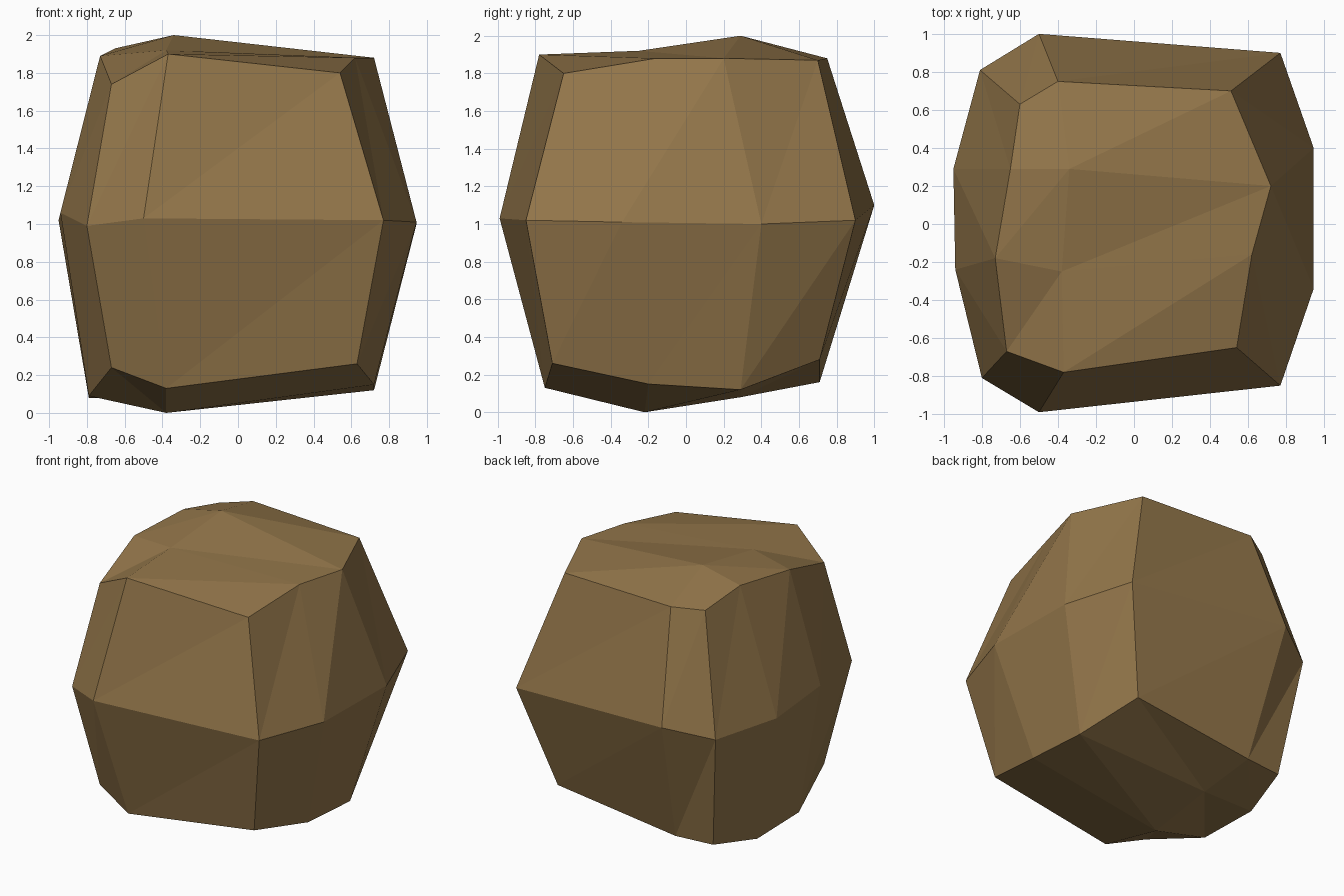
import bpy
import bmesh

default_cube = bpy.data.objects.get("Cube")
if default_cube:
    bpy.data.objects.remove(default_cube, do_unlink=True)


def make_material(name, colour):
    material = bpy.data.materials.new(name)
    material.use_nodes = True
    material.diffuse_color = (*colour, 1)
    shader = next(n for n in material.node_tree.nodes if n.type == "BSDF_PRINCIPLED")
    shader.inputs["Base Color"].default_value = (*colour, 1)
    shader.inputs["Roughness"].default_value = 0.9
    return material


# Profile rings, counter-clockwise from the front: lower edge, waist, upper edge
lower_ring = [(-.38, -.75, .13), (.63, -.71, .26), (.72, -.2, .15), (.72, .29, .12),
              (.56, .71, .28), (-.41, .71, .16), (-.7, .68, .16), (-.79, .29, .08),
              (-.79, -.2, .09), (-.67, -.67, .24)]
waist_ring = [(-.5, -.99, 1.03), (.77, -.85, 1.02), (.945, -.34, 1.01), (.945, .4, 1),
              (.77, .9, 1.02), (-.5, 1, 1.1), (-.81, .81, 1.02), (-.95, .29, 1.02),
              (-.94, -.24, 1.06), (-.8, -.81, .99)]
upper_ring = [(-.37, -.78, 1.9), (.54, -.65, 1.8), (.62, -.16, 1.88), (.72, .2, 1.88),
              (.51, .7, 1.87), (-.4, .75, 1.88), (-.6, .63, 1.86), (-.65, .29, 1.93),
              (-.73, -.18, 1.89), (-.67, -.67, 1.74)]
# Front and back centre points of each cap
lower_centres = [(-.38, -.22, 0), (-.38, .29, .08)]
upper_centres = [(-.38, -.25, 1.92), (-.34, .29, 2)]


def add_points(mesh, points):
    return [mesh.verts.new(point) for point in points]


def add_split_quad(mesh, a, b, c, d):
    """Add a facet as two triangles, creased from a to c."""
    mesh.faces.new((a, b, c))
    mesh.faces.new((a, c, d))


def bridge(mesh, below, above, crease_from_below):
    """Join two rings with faceted sides."""
    count = len(below)
    for i in range(count):
        j = (i + 1) % count
        add_split_quad(mesh, below[i], below[j], above[j], above[i])


def cap(mesh, ring, centres):
    """Close a ring with two columns of facets around the centre points."""
    front, back = centres
    add_split_quad(mesh, ring[-1], ring[0], front, ring[-2])
    add_split_quad(mesh, ring[-2], front, back, ring[-3])
    add_split_quad(mesh, ring[-3], back, ring[5], ring[6])
    add_split_quad(mesh, ring[0], ring[1], ring[2], front)
    add_split_quad(mesh, front, ring[2], ring[3], back)
    add_split_quad(mesh, back, ring[3], ring[4], ring[5])


# Boulder: faceted sides and two irregular caps
bm = bmesh.new()
lower, waist, upper = (add_points(bm, ring) for ring in (lower_ring, waist_ring, upper_ring))
bridge(bm, lower, waist, True)
bridge(bm, waist, upper, True)
cap(bm, lower, add_points(bm, lower_centres))
cap(bm, upper, add_points(bm, upper_centres))
bmesh.ops.recalc_face_normals(bm, faces=bm.faces)

boulder_mesh = bpy.data.meshes.new("boulder")
bm.to_mesh(boulder_mesh)
bm.free()
boulder_mesh.materials.append(make_material("brown stone", (.29, .18, .068)))
boulder = bpy.data.objects.new("boulder", boulder_mesh)
bpy.context.scene.collection.objects.link(boulder)
